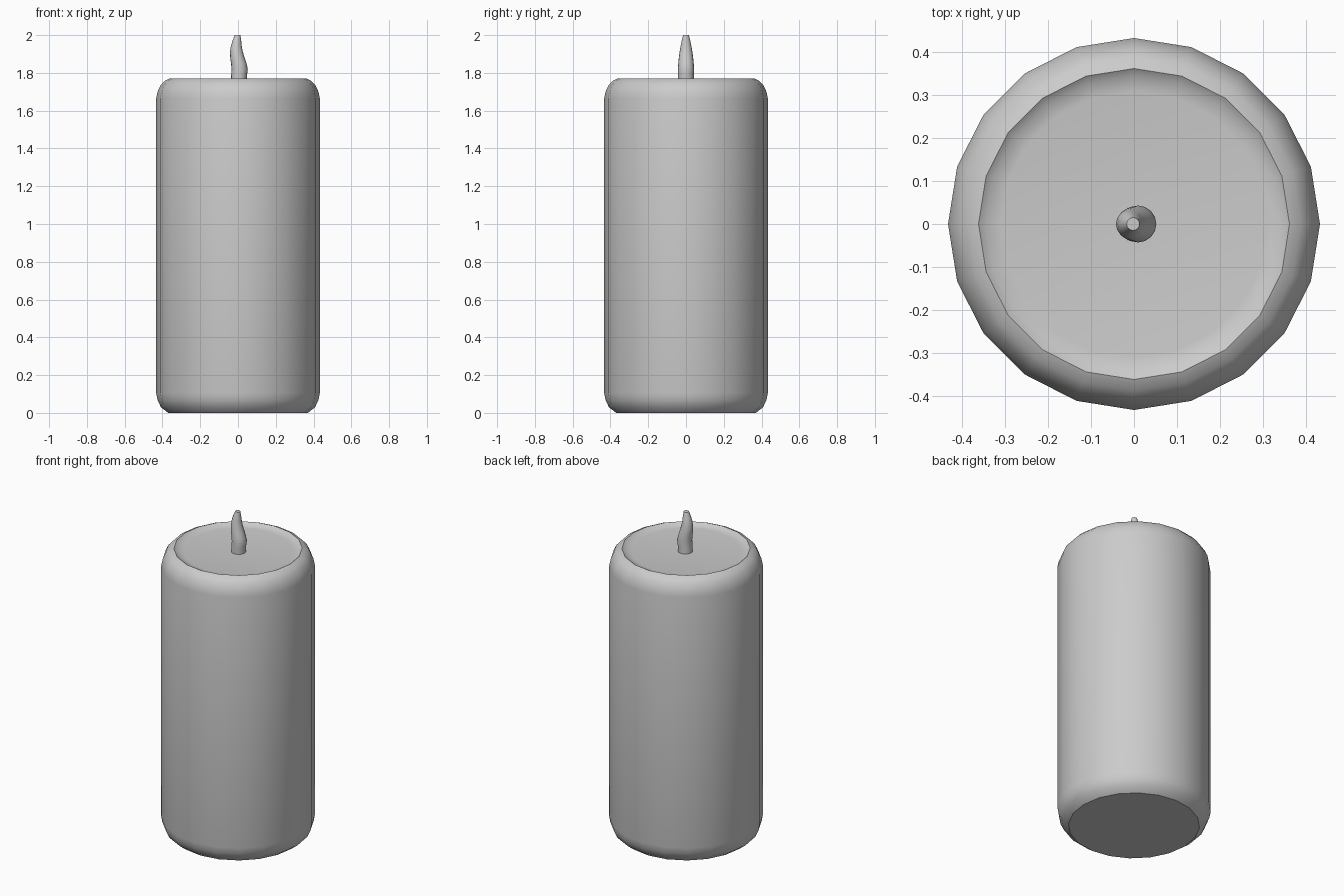
import bpy, bmesh, math

if "Cube" in bpy.data.objects:
    bpy.data.objects.remove(bpy.data.objects["Cube"])


def loft(name, rings, sides, angle):
    """Skin a stack of circular rings (centre x, radius, z) and cap both ends."""
    bm = bmesh.new()
    loops = []
    for cx, r, z in rings:
        loops.append([bm.verts.new((cx + r * math.cos(2 * math.pi * i / sides),
                                    r * math.sin(2 * math.pi * i / sides), z))
                      for i in range(sides)])
    for a, b in zip(loops, loops[1:]):
        for i in range(sides):
            j = (i + 1) % sides
            bm.faces.new((a[i], a[j], b[j], b[i]))
    bm.faces.new(loops[0][::-1])
    bm.faces.new(loops[-1])
    mesh = bpy.data.meshes.new(name)
    bm.to_mesh(mesh)
    bm.free()
    obj = bpy.data.objects.new(name, mesh)
    bpy.context.collection.objects.link(obj)
    bpy.ops.object.select_all(action='DESELECT')
    obj.select_set(True)
    bpy.context.view_layer.objects.active = obj
    bpy.ops.object.shade_smooth_by_angle(angle=math.radians(angle))
    return obj


# Wax body: rounded shoulders, chamfered foot, shallow dished top
body = [(0.37, 0.0), (0.408, 0.03), (0.426, 0.068), (0.433, 0.105),
        (0.433, 1.665), (0.426, 1.70), (0.41, 1.735), (0.388, 1.758),
        (0.362, 1.77), (0.345, 1.757), (0.31, 1.752)]
loft("candle_body", [(0, r, z) for r, z in body], 20, 35)

# Wick: wavy tapered stem
wick = [(0.004, 0.042, 1.745), (0.006, 0.042, 1.79), (0.009, 0.043, 1.82),
        (0.004, 0.041, 1.85), (-0.003, 0.038, 1.88), (-0.008, 0.034, 1.91),
        (-0.009, 0.029, 1.94), (-0.006, 0.023, 1.97), (-0.002, 0.015, 2.0)]
loft("wick", wick, 16, 40)
